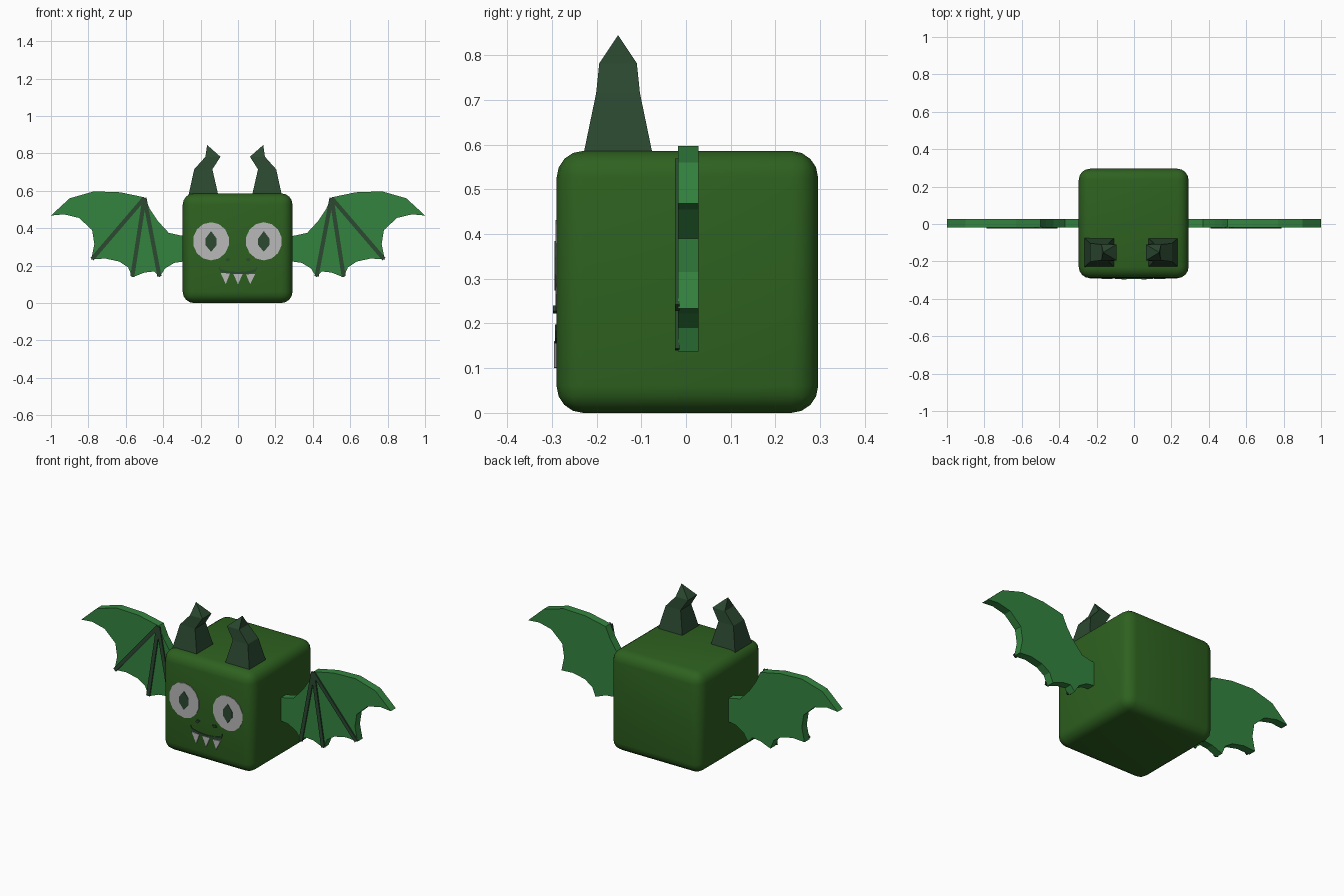
import bpy, bmesh, math

if "Cube" in bpy.data.objects:
    bpy.data.objects.remove(bpy.data.objects["Cube"])


def material(name, rgb):
    m = bpy.data.materials.new(name)
    m.diffuse_color = (*rgb, 1)
    m.use_nodes = True
    m.node_tree.nodes["Principled BSDF"].inputs["Base Color"].default_value = m.diffuse_color
    return m


SKIN = material("skin_green", (0.027, 0.12, 0.014))
WING = material("wing_green", (0.034, 0.23, 0.05))
DARK = material("dark_green", (0.024, 0.065, 0.03))
WHITE = material("pale", (0.48, 0.48, 0.48))


def finish(bm, name, mat):
    bmesh.ops.recalc_face_normals(bm, faces=bm.faces)
    me = bpy.data.meshes.new(name)
    bm.to_mesh(me)
    bm.free()
    ob = bpy.data.objects.new(name, me)
    bpy.context.collection.objects.link(ob)
    me.materials.append(mat)
    return ob


def loft(name, rings, mat):
    """Skin a list of equal-length vertex rings and cap both ends."""
    bm = bmesh.new()
    vs = [[bm.verts.new(p) for p in ring] for ring in rings]
    n = len(vs[0])
    for a, b in zip(vs, vs[1:]):
        for i in range(n):
            j = (i + 1) % n
            bm.faces.new((a[i], a[j], b[j], b[i]))
    bm.faces.new(vs[0])
    bm.faces.new(vs[-1])
    bmesh.ops.remove_doubles(bm, verts=bm.verts, dist=1e-5)
    return finish(bm, name, mat)


def plate(name, outline, y0, y1, mat):
    """Extrude an x-z outline from y0 to y1."""
    return loft(name, [[(x, y, z) for x, z in outline] for y in (y0, y1)], mat)


def ellipse(cx, cz, rx, rz, n):
    return [(cx + rx * math.cos(2 * math.pi * (i + .5) / n),
             cz + rz * math.sin(2 * math.pi * (i + .5) / n)) for i in range(n)]


# Rounded cube body
bpy.ops.mesh.primitive_cube_add(size=1, location=(-0.002, 0.003, 0.293))
body = bpy.context.object
body.name = "body"
body.scale = (0.587, 0.585, 0.586)
bpy.ops.object.transform_apply(location=False, rotation=False, scale=True)
body.data.materials.append(SKIN)
bev = body.modifiers.new("rounding", 'BEVEL')
bev.width = 0.06
bev.segments = 4
bpy.ops.object.shade_smooth()

# Wing outline (right side): leading edge, tip, scalloped trailing edge
wing = [(.27, .355), (.31, .362), (.37, .375), (.43, .44), (.47, .50), (.50, .565),
        (.63, .592), (.77, .597), (.90, .56), (1.0, .468),
        (.93, .474), (.85, .455), (.78, .39), (.768, .315), (.785, .233),
        (.71, .238), (.635, .222), (.587, .19), (.565, .137),
        (.50, .163), (.447, .169), (.42, .137),
        (.39, .185), (.34, .215), (.27, .225)]
rib_top = (.50, .562)
rib_ends = [(.78, .235), (.565, .142), (.42, .142)]

for s, side in ((-1, "left"), (1, "right")):
    plate(side + "_wing", [(s * x, z) for x, z in wing], -0.018, 0.028, WING)
    # Wing ribs
    for k, (ex, ez) in enumerate(rib_ends):
        dx, dz = ex - rib_top[0], ez - rib_top[1]
        d = math.hypot(dx, dz)
        nx, nz = -dz / d * .011, dx / d * .011
        quad = [(rib_top[0] + nx, rib_top[1] + nz), (ex + nx, ez + nz),
                (ex - nx, ez - nz), (rib_top[0] - nx, rib_top[1] - nz)]
        plate(f"{side}_rib_{k + 1}", [(s * x, z) for x, z in quad], -0.025, -0.015, DARK)

    # Bent square horn tapering to a point
    rings = []
    for x0, x1, hy, z in ((.25, .09, .078, .575), (.219, .122, .049, .715),
                          (.159, .079, .042, .782), (.15, .15, 0, .845)):
        x0, x1 = s * x0 - .015, s * x1 - .015
        rings.append([(x0, -.152 - hy, z), (x1, -.152 - hy, z),
                      (x1, -.152 + hy, z), (x0, -.152 + hy, z)])
    bm = bmesh.new()
    vs = [[bm.verts.new(p) for p in r] for r in rings[:3]]
    tip = bm.verts.new(rings[3][0])
    bm.faces.new(vs[0])
    for i in range(4):
        j = (i + 1) % 4
        for a, b in zip(vs, vs[1:]):
            bm.faces.new((a[i], a[j], b[j], b[i]))
        bm.faces.new((vs[2][i], vs[2][j], tip))
    finish(bm, side + "_horn", DARK)

    # Eye disc, slit pupil and its inner sliver, nostril
    cx = s * .141 - .003
    plate(side + "_eye", ellipse(cx, .33, .097, .102, 14), -0.292, -0.28, WHITE)
    pupil = [(cx, .385), (cx + .03, .345), (cx + .03, .31),
             (cx, .274), (cx - .03, .31), (cx - .03, .345)]
    plate(side + "_pupil", pupil, -0.294, -0.285, DARK)
    nostril = [(.04, .236), (.052, .222), (.068, .228), (.06, .24)]
    plate(side + "_nostril", [(s * x, z) for x, z in nostril], -0.297, -0.285, DARK)

# Smiling mouth strip
curve = [(-.102, .198), (-.092, .18), (-.05, .17), (0, .166),
         (.05, .17), (.092, .18), (.102, .198)]
lower = [(x, z - .014) for x, z in reversed(curve)]
plate("mouth", curve + lower, -0.293, -0.285, DARK)

# Three pointed teeth
for k, (x, z) in enumerate(((-.068, .155), (0, .154), (.068, .155))):
    lean = .007 * (x > 0) - .007 * (x < 0)
    plate(f"tooth_{k + 1}", [(x - .025, z + .002 - lean * .6), (x + .025, z + .002 + lean * -.1),
                             (x - lean * .4, z - .054)], -0.295, -0.285, WHITE)
